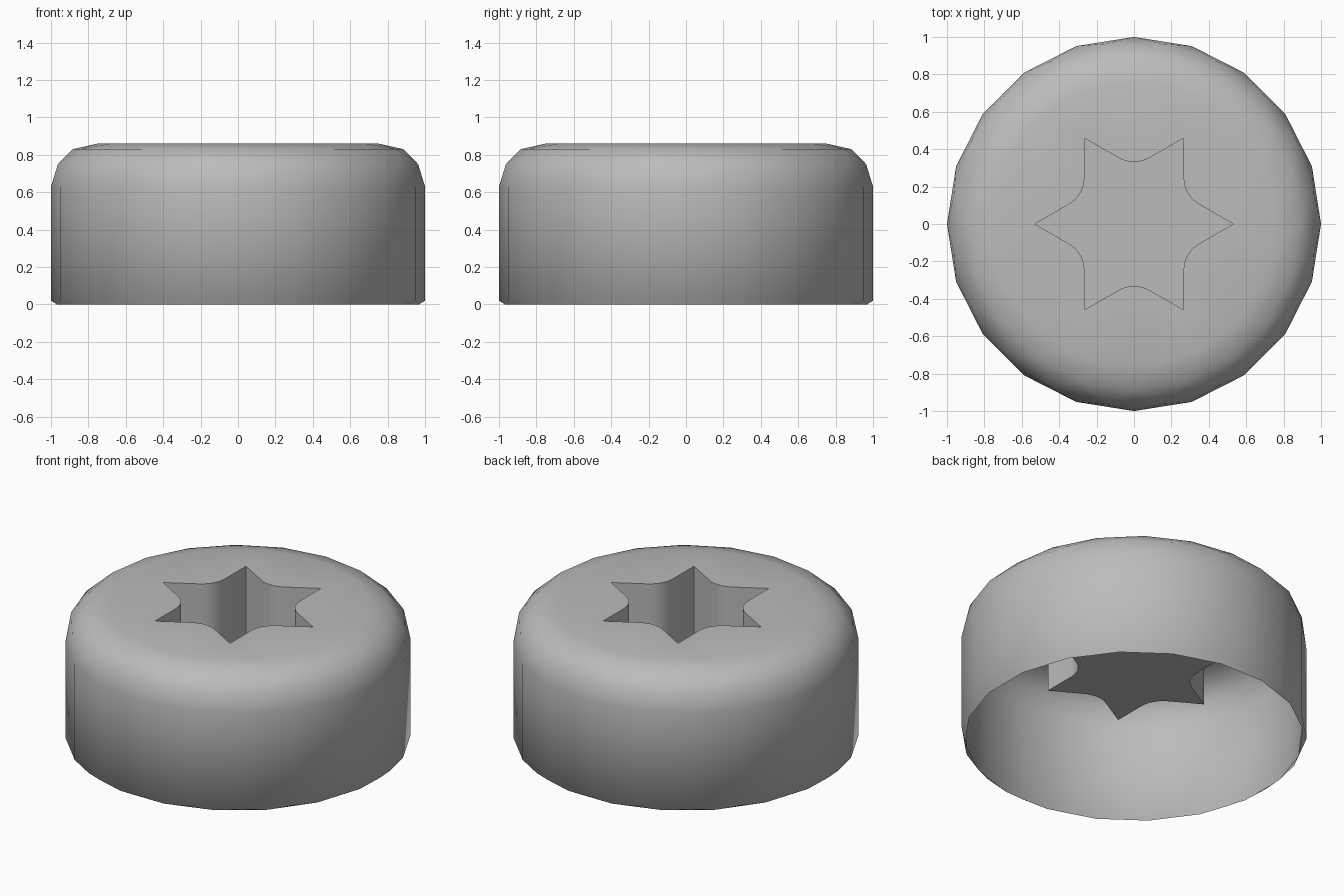
import bpy
import bmesh
import math
from mathutils import Vector

if "Cube" in bpy.data.objects:
    bpy.data.objects.remove(bpy.data.objects["Cube"])

SIDES = 20
TOP, FLOOR = 0.86, 0.41

steel = bpy.data.materials.new("grey_steel")
steel.use_nodes = True
GREY = (0.5, 0.5, 0.5, 1)
steel.diffuse_color = GREY
steel.node_tree.nodes["Principled BSDF"].inputs["Base Color"].default_value = GREY


def ring(bm, radius, z, twist):
    # One ring of points, turned by a fraction of a segment
    step = math.tau / SIDES
    return [bm.verts.new((radius * math.cos((i + twist) * step),
                          radius * math.sin((i + twist) * step), z))
            for i in range(SIDES)]


def bridge(bm, low, high, low_twist, high_twist):
    # Straight quads between aligned rings, zigzag triangles between turned ones
    for i in range(len(low)):
        j = (i + 1) % len(low)
        a, b, c, d = low[i], low[j], high[j], high[i]
        if low_twist == high_twist:
            bm.faces.new((a, b, c, d))
        elif high_twist > low_twist:
            bm.faces.new((a, b, d))
            bm.faces.new((b, c, d))
        else:
            bm.faces.new((a, c, d))
            bm.faces.new((a, b, c))


def star_outline(tip=0.53, fillet=0.1, steps=8):
    # Six sharp tips with rounded valleys between them
    points = []
    for k in range(6):
        a = k * math.pi / 3
        p = Vector((math.cos(a), math.sin(a))) * tip
        q = Vector((math.cos(a + math.pi / 3), math.sin(a + math.pi / 3))) * tip
        m = a + math.pi / 6
        corner = Vector((math.cos(m), math.sin(m))) * tip / math.sqrt(3)
        start = corner + (p - corner).normalized() * fillet
        end = corner + (q - corner).normalized() * fillet
        points.append(p)
        for s in range(steps + 1):
            t = s / steps
            points.append(start * (1 - t) ** 2 + corner * 2 * t * (1 - t) + end * t ** 2)
    return points


def loop_edges(bm, verts):
    return [bm.edges.get((v, w)) or bm.edges.new((v, w))
            for v, w in zip(verts, verts[1:] + verts[:1])]


bm = bmesh.new()

# Outer shell: bottom chamfer, wall, rounded shoulder (radius, height, twist)
profile = [(0.98, 0, 0.5), (1, 0.02, 0), (1, 0.63, 0),
           (0.975, 0.75, 0.5), (0.885, 0.83, 0), (0.76, TOP, 0.5)]
rings = [ring(bm, *row) for row in profile]
for i in range(len(rings) - 1):
    bridge(bm, rings[i], rings[i + 1], profile[i][2], profile[i + 1][2])

# Star socket: walls and floor
outline = star_outline()
mouth = [bm.verts.new((p.x, p.y, TOP)) for p in outline]
base = [bm.verts.new((p.x, p.y, FLOOR)) for p in outline]
bridge(bm, mouth, base, 0, 0)
bm.faces.new(base)

# Flat top around the socket
bmesh.ops.triangle_fill(bm, use_beauty=True, use_dissolve=False, normal=(0, 0, 1),
                        edges=loop_edges(bm, rings[-1]) + loop_edges(bm, mouth))
bmesh.ops.recalc_face_normals(bm, faces=bm.faces)

# Make sure the top faces upward
if sum(f.normal.z * f.calc_area() for f in bm.faces) < 0:
    bmesh.ops.reverse_faces(bm, faces=bm.faces)

mesh = bpy.data.meshes.new("screw_head")
bm.to_mesh(mesh)
bm.free()
mesh.materials.append(steel)
head = bpy.data.objects.new("screw_head", mesh)
bpy.context.collection.objects.link(head)
bpy.ops.object.select_all(action="DESELECT")
head.select_set(True)
bpy.context.view_layer.objects.active = head
bpy.ops.object.shade_smooth_by_angle(angle=math.radians(40))
